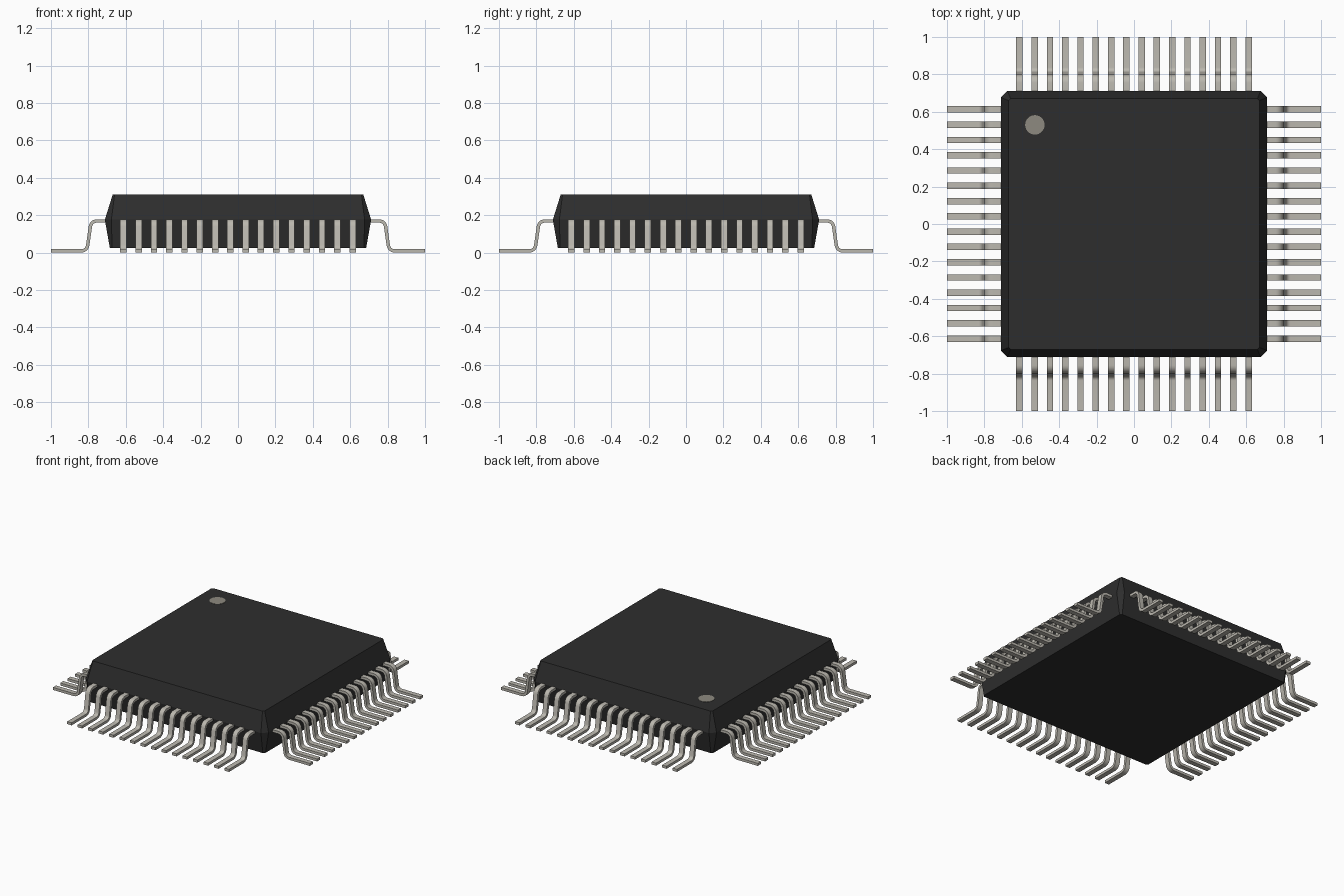
import bpy, bmesh, math
from mathutils import Vector, Matrix

cube = bpy.data.objects.get("Cube")
if cube:
    bpy.data.objects.remove(cube, do_unlink=True)


def material(name, rgb):
    m = bpy.data.materials.new(name)
    m.use_nodes = True
    col = (*rgb, 1)
    m.diffuse_color = col
    m.node_tree.nodes["Principled BSDF"].inputs["Base Color"].default_value = col
    return m


black = material("black plastic", (0.027, 0.027, 0.027))
metal = material("tinned metal", (0.50, 0.48, 0.43))
grey = material("marker grey", (0.27, 0.255, 0.215))


def finish(name, bm, mat, smooth=False):
    bmesh.ops.recalc_face_normals(bm, faces=bm.faces)
    me = bpy.data.meshes.new(name)
    bm.to_mesh(me)
    bm.free()
    me.materials.append(mat)
    ob = bpy.data.objects.new(name, me)
    bpy.context.collection.objects.link(ob)
    if smooth:
        bpy.ops.object.select_all(action='DESELECT')
        ob.select_set(True)
        bpy.context.view_layer.objects.active = ob
        bpy.ops.object.shade_smooth_by_angle(angle=math.radians(35))
    return ob


# Body: chamfered square sections, widest at the parting line
def section(bm, half, cut, z):
    ring = []
    for k in range(4):
        turn = Matrix.Rotation(k * math.pi / 2, 3, 'Z')
        for p in ((half, half - cut, z), (half - cut, half, z)):
            ring.append(bm.verts.new(turn @ Vector(p)))
    return ring


bm = bmesh.new()
rings = [section(bm, *s) for s in ((0.685, 0.012, 0.024), (0.712, 0.035, 0.176), (0.67, 0.01, 0.31))]
for low, high in zip(rings, rings[1:]):
    for i in range(8):
        j = (i + 1) % 8
        bm.faces.new((low[i], low[j], high[j], high[i]))
bm.faces.new(rings[0])
bm.faces.new(rings[-1])
finish("chip_body", bm, black)

# Pin one marker on the top face
bm = bmesh.new()
bmesh.ops.create_cone(bm, cap_ends=True, segments=32, radius1=0.052, radius2=0.052, depth=0.004,
                      matrix=Matrix.Translation((-0.53, 0.53, 0.31)))
finish("pin_one_marker", bm, grey)

# Gull-wing lead path with rounded bends
T, W = 0.018, 0.034
corners = [Vector(p) for p in ((0.69, 0.169), (0.785, 0.169), (0.808, T / 2), (1.0, T / 2))]


def rounded(pts, radius, steps=6):
    out = [(pts[0], (pts[1] - pts[0]).normalized())]
    for a, b, c in zip(pts, pts[1:], pts[2:]):
        d1, d2 = (b - a).normalized(), (c - b).normalized()
        turn = d1.angle_signed(d2)
        reach = radius * math.tan(abs(turn) / 2)
        side = Vector((-d1.y, d1.x)) * (1 if d1.cross(d2) > 0 else -1)
        centre = b - d1 * reach + side * radius
        bend = abs(turn) * (1 if d1.cross(d2) > 0 else -1)
        for i in range(steps + 1):
            rot = Matrix.Rotation(bend * i / steps, 2)
            out.append((centre + rot @ (-side * radius), rot @ d1))
    out.append((pts[-1], (pts[-1] - pts[-2]).normalized()))
    return out


path = rounded(corners, 0.034)


def add_lead(bm, offset, turn):
    previous = None
    for p, d in path:
        n = Vector((-d.y, d.x)) * T / 2
        ring = []
        for q, y in ((p + n, -W / 2), (p + n, W / 2), (p - n, W / 2), (p - n, -W / 2)):
            ring.append(bm.verts.new(turn @ Vector((q.x, offset + y, q.y))))
        if previous:
            for i in range(4):
                j = (i + 1) % 4
                bm.faces.new((previous[i], previous[j], ring[j], ring[i]))
        else:
            bm.faces.new(ring)
        previous = ring
    bm.faces.new(previous)


# Sixteen leads along each of the four sides
COUNT, PITCH = 16, 0.0817
for k, name in enumerate(("left_leads", "back_leads", "right_leads", "front_leads")):
    bm = bmesh.new()
    turn = Matrix.Rotation(k * math.pi / 2, 3, 'Z')
    for i in range(COUNT):
        add_lead(bm, (i - (COUNT - 1) / 2) * PITCH, turn)
    finish(name, bm, metal, smooth=True)
